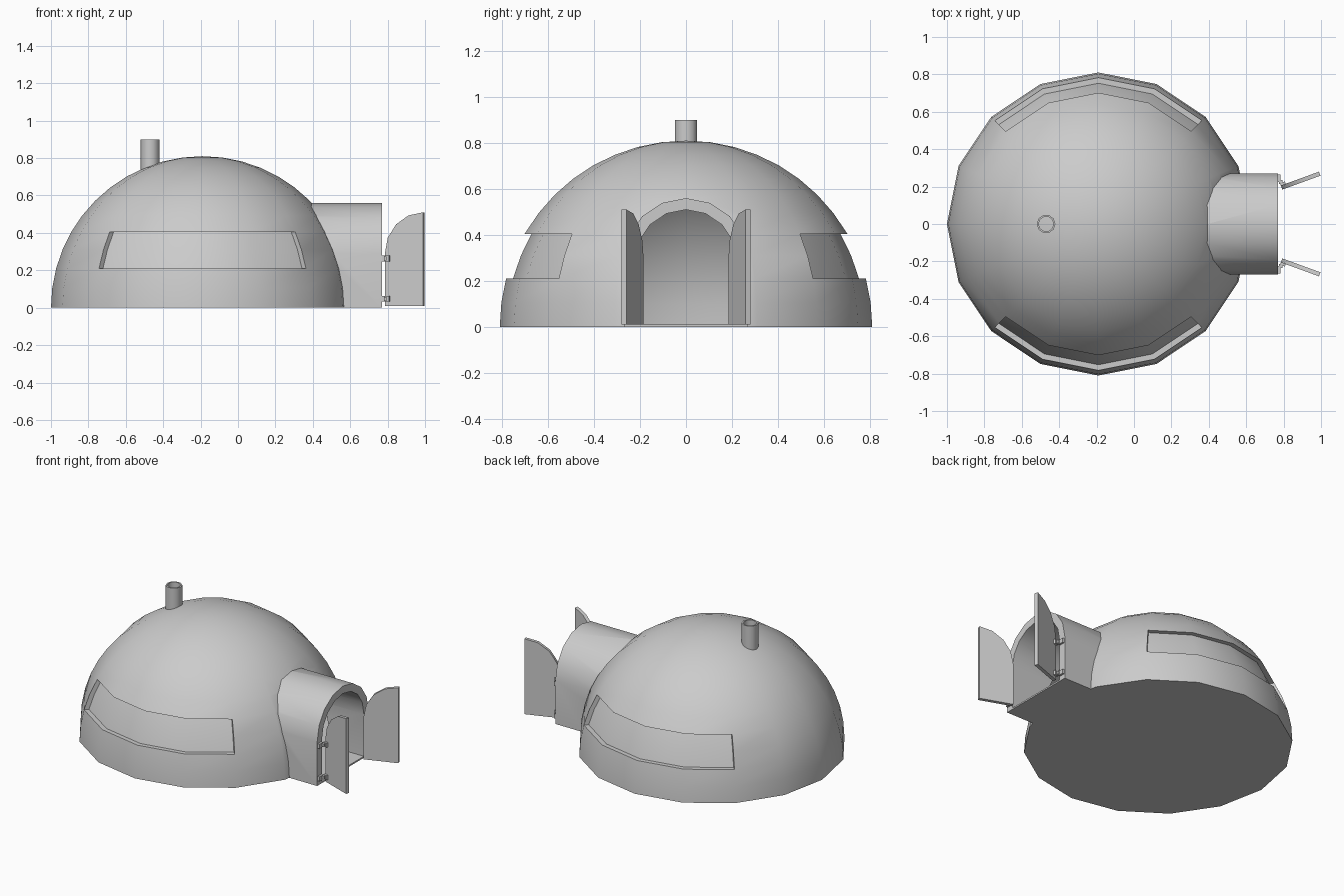
import bpy
import bmesh
from math import radians, sin, cos, pi
from mathutils import Matrix, Vector

if "Cube" in bpy.data.objects:
    bpy.data.objects.remove(bpy.data.objects["Cube"])

CENTRE = -0.19      # dome axis in x
SIDES = 16
RINGS = 12
FLOOR = 0.01

grey = bpy.data.materials.new("plain_grey")
grey.use_nodes = True
grey.diffuse_color = (0.6, 0.6, 0.6, 1)
grey.node_tree.nodes["Principled BSDF"].inputs["Base Color"].default_value = (0.6, 0.6, 0.6, 1)


def finish(name, bm):
    bmesh.ops.recalc_face_normals(bm, faces=bm.faces)
    mesh = bpy.data.meshes.new(name)
    bm.to_mesh(mesh)
    bm.free()
    mesh.materials.append(grey)
    obj = bpy.data.objects.new(name, mesh)
    bpy.context.collection.objects.link(obj)
    return obj


def smooth(obj):
    bpy.ops.object.select_all(action='DESELECT')
    obj.select_set(True)
    bpy.context.view_layer.objects.active = obj
    bpy.ops.object.shade_smooth_by_angle(angle=radians(30))


def combine(obj, other, operation):
    mod = obj.modifiers.new("cut", 'BOOLEAN')
    mod.operation = operation
    mod.solver = 'EXACT'
    mod.object = other
    bpy.context.view_layer.objects.active = obj
    bpy.ops.object.modifier_apply(modifier=mod.name)
    bpy.data.objects.remove(other)


def dome(name, radius, base=0.0, window_depth=0.0):
    bm = bmesh.new()
    rings = []
    for i in range(RINGS):
        lat = pi / 2 * i / RINGS
        z = max(base, radius * sin(lat))
        rings.append([bm.verts.new((CENTRE + radius * cos(lat) * cos(2 * pi * k / SIDES),
                                    radius * cos(lat) * sin(2 * pi * k / SIDES), z))
                      for k in range(SIDES)])
    top = bm.verts.new((CENTRE, 0, radius))
    bm.faces.new(rings[0][::-1])
    grid = {}
    for k in range(SIDES):
        n = (k + 1) % SIDES
        for i in range(RINGS - 1):
            grid[i, k] = bm.faces.new((rings[i][k], rings[i][n], rings[i + 1][n], rings[i + 1][k]))
        bm.faces.new((rings[-1][k], rings[-1][n], top))
    # Sunken window bands on both flanks
    if window_depth:
        for start in (SIDES // 8, SIDES * 5 // 8):
            band = [grid[i, k] for i in range(2, 4) for k in range(start, start + SIDES // 4)]
            moved = bmesh.ops.extrude_face_region(bm, geom=band)["geom"]
            for v in moved:
                if isinstance(v, bmesh.types.BMVert):
                    out = Vector((v.co.x - CENTRE, v.co.y, 0)).normalized()
                    v.co -= out * window_depth
            left_over = [f for f in band if f.is_valid]
            bmesh.ops.delete(bm, geom=left_over, context='FACES')
    return finish(name, bm)


def prism(name, outline, depth, matrix):
    # Outline in local x and z, pushed along local y
    bm = bmesh.new()
    face = bm.faces.new([bm.verts.new((a, 0, z)) for a, z in outline])
    new = bmesh.ops.extrude_face_region(bm, geom=[face], use_keep_orig=True)["geom"]
    bmesh.ops.translate(bm, vec=(0, depth, 0),
                        verts=[v for v in new if isinstance(v, bmesh.types.BMVert)])
    bm.transform(matrix)
    return finish(name, bm)


def arch(radius, base):
    spring = 0.29
    curve = [(radius * cos(pi * i / 8), spring + radius * sin(pi * i / 8)) for i in range(9)]
    return [(radius, base)] + curve + [(-radius, base)]


def box(name, low, high, matrix):
    outline = [(low[0], low[2]), (high[0], low[2]), (high[0], high[2]), (low[0], high[2])]
    return prism(name, outline, high[1] - low[1], matrix @ Matrix.Translation((0, low[1], 0)))


# Hollow dome with its arched entrance tunnel
shell = dome("dome_shell", 0.81, window_depth=0.03)
along_x = Matrix.Translation((0.25, 0, 0)) @ Matrix.Rotation(-pi / 2, 4, 'Z')
combine(shell, prism("tunnel_outer", arch(0.27, 0), 0.52, along_x), 'UNION')
combine(shell, dome("dome_hollow", 0.76, FLOOR), 'DIFFERENCE')
combine(shell, prism("tunnel_hollow", arch(0.22, FLOOR), 0.7, along_x), 'DIFFERENCE')
smooth(shell)

# Open chimney pipe
bm = bmesh.new()
PIPE = 10
loops = [[bm.verts.new((-0.47 + r * cos(2 * pi * k / PIPE), r * sin(2 * pi * k / PIPE), z))
          for k in range(PIPE)]
         for r, z in ((0.05, 0.72), (0.05, 0.9), (0.04, 0.9), (0.04, 0.72))]
for i in range(4):
    for k in range(PIPE):
        n = (k + 1) % PIPE
        j = (i + 1) % 4
        bm.faces.new((loops[i][k], loops[i][n], loops[j][n], loops[j][k]))
chimney = finish("chimney", bm)
bpy.ops.object.select_all(action='DESELECT')
chimney.select_set(True)
bpy.context.view_layer.objects.active = chimney
bpy.ops.object.shade_smooth_by_angle(angle=radians(40))

# Pair of open doors, each with two hinges
WIDTH = 0.217
leaf = [(0, FLOOR), (WIDTH, FLOOR)] + [
    (WIDTH - WIDTH * sin(pi / 8 * i), 0.29 + 0.22 * cos(pi / 8 * i)) for i in range(5)]
for side, label in ((1, "back"), (-1, "front")):
    flip = Matrix.Diagonal((1, side, 1, 1))
    swing = flip @ Matrix.Translation((0.793, 0.184, 0)) @ Matrix.Rotation(radians(20), 4, 'Z')
    smooth(prism(label + "_door", leaf, 0.023, swing))
    for height, z in (("lower", 0.047), ("upper", 0.263)):
        name = label + "_" + height + "_hinge"
        box(name + "_frame_plate", (0.765, 0.225, z - 0.015), (0.783, 0.265, z + 0.015), flip)
        box(name + "_pin", (0.776, 0.215, z - 0.01), (0.795, 0.236, z + 0.01), flip)
        box(name + "_door_plate", (0, 0.02, z - 0.015), (0.028, 0.036, z + 0.015), swing)
